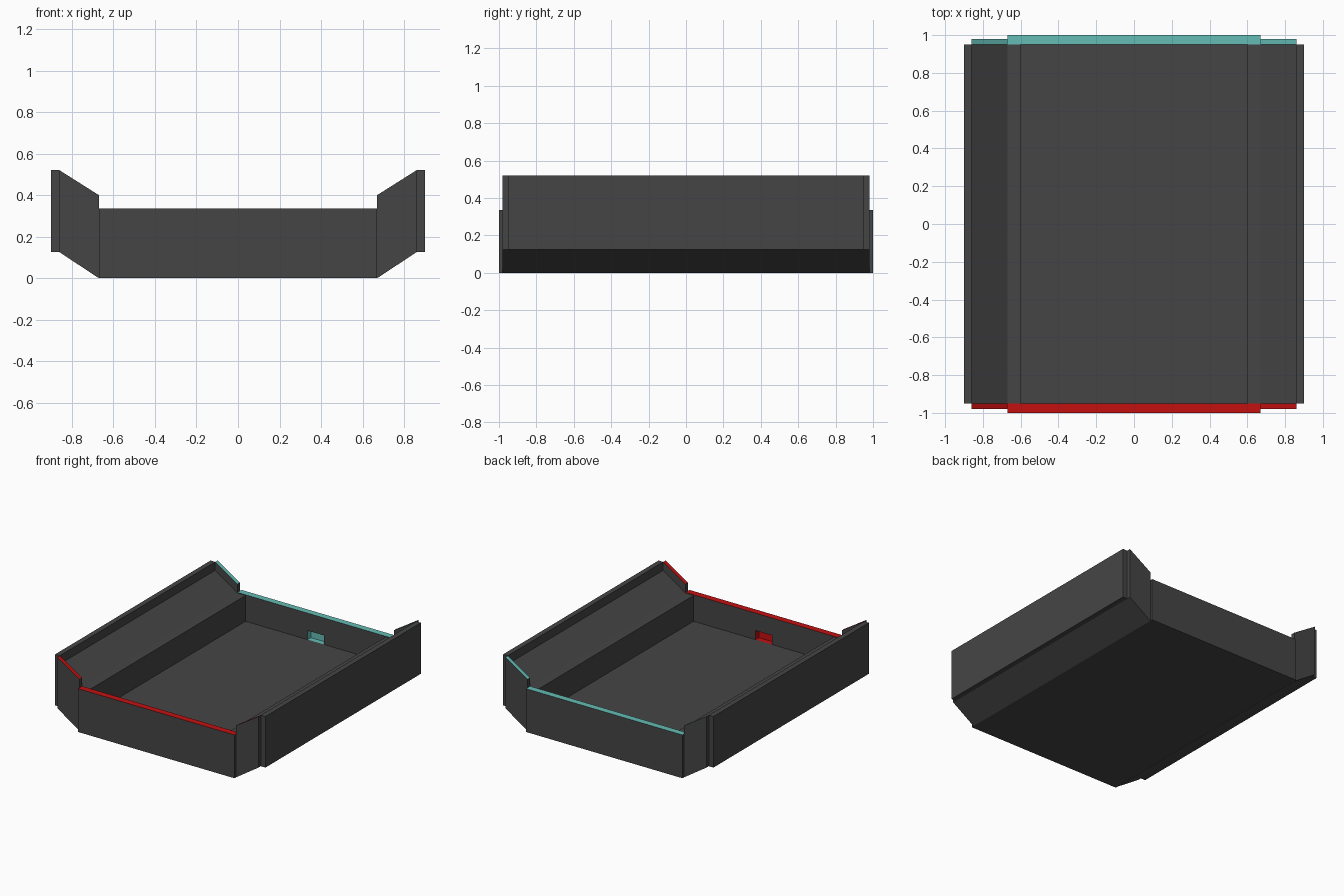
import bpy, bmesh
from mathutils import Vector

if "Cube" in bpy.data.objects:
    bpy.data.objects.remove(bpy.data.objects["Cube"])


def material(name, rgb):
    m = bpy.data.materials.new(name)
    m.diffuse_color = (*rgb, 1)
    m.use_nodes = True
    m.node_tree.nodes["Principled BSDF"].inputs["Base Color"].default_value = m.diffuse_color
    return m


DARK = material("charcoal", (0.06, 0.06, 0.06))
RED = material("red", (0.55, 0.005, 0.005))
TEAL = material("teal", (0.13, 0.5, 0.46))


def prism(name, profile, y0, y1, mats):
    """Extrude an x-z profile from y0 to y1."""
    bm = bmesh.new()
    face = bm.faces.new([bm.verts.new((x, y0, z)) for x, z in profile])
    ext = bmesh.ops.extrude_face_region(bm, geom=[face])["geom"]
    moved = [v for v in ext if isinstance(v, bmesh.types.BMVert)]
    bmesh.ops.translate(bm, verts=moved, vec=Vector((0, y1 - y0, 0)))
    bmesh.ops.recalc_face_normals(bm, faces=bm.faces)
    me = bpy.data.meshes.new(name)
    bm.to_mesh(me)
    bm.free()
    for m in mats:
        me.materials.append(m)
    ob = bpy.data.objects.new(name, me)
    bpy.context.collection.objects.link(ob)
    return ob


def rect(x, z0, z1):
    return [(-x, z0), (x, z0), (x, z1), (-x, z1)]


def colour_faces(ob):
    """Accent colour on the top rim and inside the recess."""
    for p in ob.data.polygons:
        c = p.center
        recess = abs(c.x) < 0.1 and 0.951 < abs(c.y) < 0.995 and c.z > 0.1
        p.material_index = 1 if p.normal.z > 0.3 or recess else 0


# Tray body: floor, stepped shelves, sloped sides and outer side plates
half = [(0.67, 0), (0.86, 0.125), (0.90, 0.125), (0.90, 0.52), (0.86, 0.52),
        (0.86, 0.455), (0.67, 0.33), (0.60, 0.33), (0.60, 0.13)]
body = half + [(-x, z) for x, z in reversed(half)]
prism("tray_body", body, -0.95, 0.95, [DARK])

# End walls with a small inner recess, and the sloped corner wings
wing = [(0.67, 0), (0.86, 0.125), (0.86, 0.52), (0.67, 0.40)]
for end, s, accent in (("front", -1, RED), ("back", 1, TEAL)):
    wall = prism(end + "_wall", rect(0.67, 0, 0.335), s * 0.95, s, [DARK, accent])
    cutter = prism("recess_cutter", rect(0.07, 0.13, 0.20), s * 0.93, s * 0.99, [])
    cutter.hide_render = True
    mod = wall.modifiers.new("recess", "BOOLEAN")
    mod.operation = "DIFFERENCE"
    mod.solver = "EXACT"
    mod.object = cutter
    bpy.context.view_layer.objects.active = wall
    bpy.ops.object.modifier_apply(modifier=mod.name)
    bpy.data.objects.remove(cutter)
    colour_faces(wall)
    for side, t in (("left", -1), ("right", 1)):
        w = prism(f"{end}_{side}_wing", [(t * x, z) for x, z in wing],
                  s * 0.95, s * 0.98, [DARK, accent])
        colour_faces(w)
